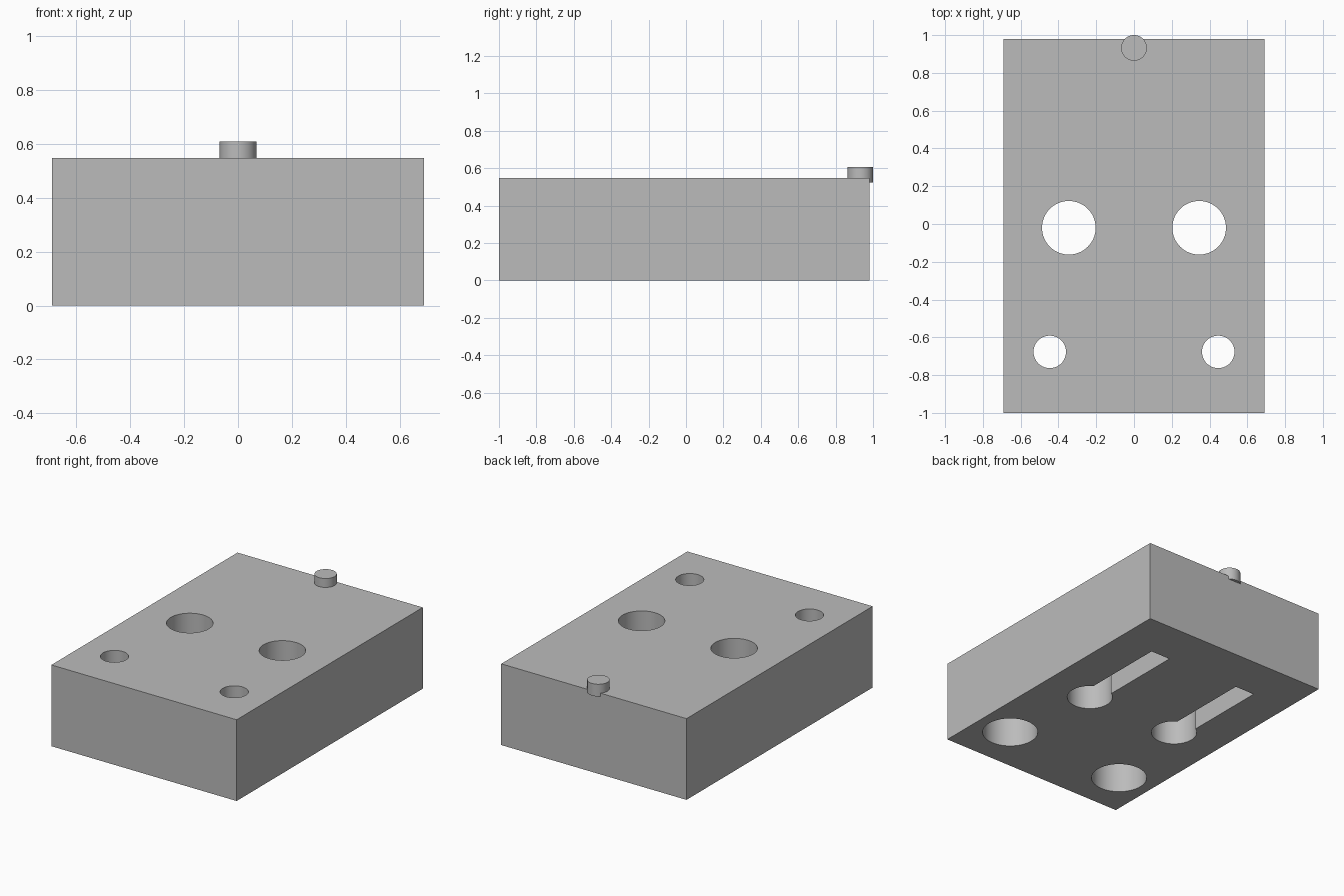
import bpy
from math import radians

cube = bpy.data.objects.get("Cube")
if cube:
    bpy.data.objects.remove(cube, do_unlink=True)

grey = bpy.data.materials.new("plain_grey")
grey.use_nodes = True
colour = (0.5, 0.5, 0.5, 1)
grey.diffuse_color = colour
grey.node_tree.nodes["Principled BSDF"].inputs["Base Color"].default_value = colour


def finish(name):
    ob = bpy.context.object
    ob.name = name
    ob.data.materials.append(grey)
    return ob


def box(name, x, y, z):
    """Box from (low, high) ranges on each axis."""
    ranges = (x, y, z)
    bpy.ops.mesh.primitive_cube_add(size=1, location=[(a + b) / 2 for a, b in ranges])
    ob = finish(name)
    ob.scale = [b - a for a, b in ranges]
    bpy.ops.object.transform_apply(location=False, rotation=False, scale=True)
    return ob


def cylinder(name, x, y, radius, low, high):
    bpy.ops.mesh.primitive_cylinder_add(vertices=64, radius=radius, depth=high - low,
                                        location=(x, y, (low + high) / 2))
    return finish(name)


def smooth(ob):
    bpy.ops.object.select_all(action='DESELECT')
    ob.select_set(True)
    bpy.context.view_layer.objects.active = ob
    bpy.ops.object.shade_smooth_by_angle(angle=radians(30))


def cut(target, cutter):
    cutter.hide_render = True
    mod = target.modifiers.new("cut", 'BOOLEAN')
    mod.operation = 'DIFFERENCE'
    mod.solver = 'EXACT'
    mod.object = cutter
    bpy.context.view_layer.objects.active = target
    bpy.ops.object.modifier_apply(modifier=mod.name)
    bpy.data.objects.remove(cutter, do_unlink=True)


# Main block
height = 0.547
block = box("block", (-0.69, 0.69), (-1, 0.98), (0, height))

for side in (-1, 1):
    # Through hole with a straight slot running back along the underside
    x = side * 0.345
    cut(block, cylinder("large_hole", x, -0.02, 0.142, -0.1, height + 0.1))
    cut(block, box("slot", (x - 0.073, x + 0.073), (-0.02, 0.67), (-0.1, 0.25)))
    # Screw hole, counterbored from below
    x = side * 0.446
    cut(block, cylinder("screw_hole", x, -0.677, 0.086, -0.1, height + 0.1))
    cut(block, cylinder("counterbore", x, -0.677, 0.173, -0.1, 0.3))
smooth(block)

# Locating pin overhanging the back edge
pin = cylinder("locating_pin", 0, 0.932, 0.068, 0.525, 0.607)
smooth(pin)
